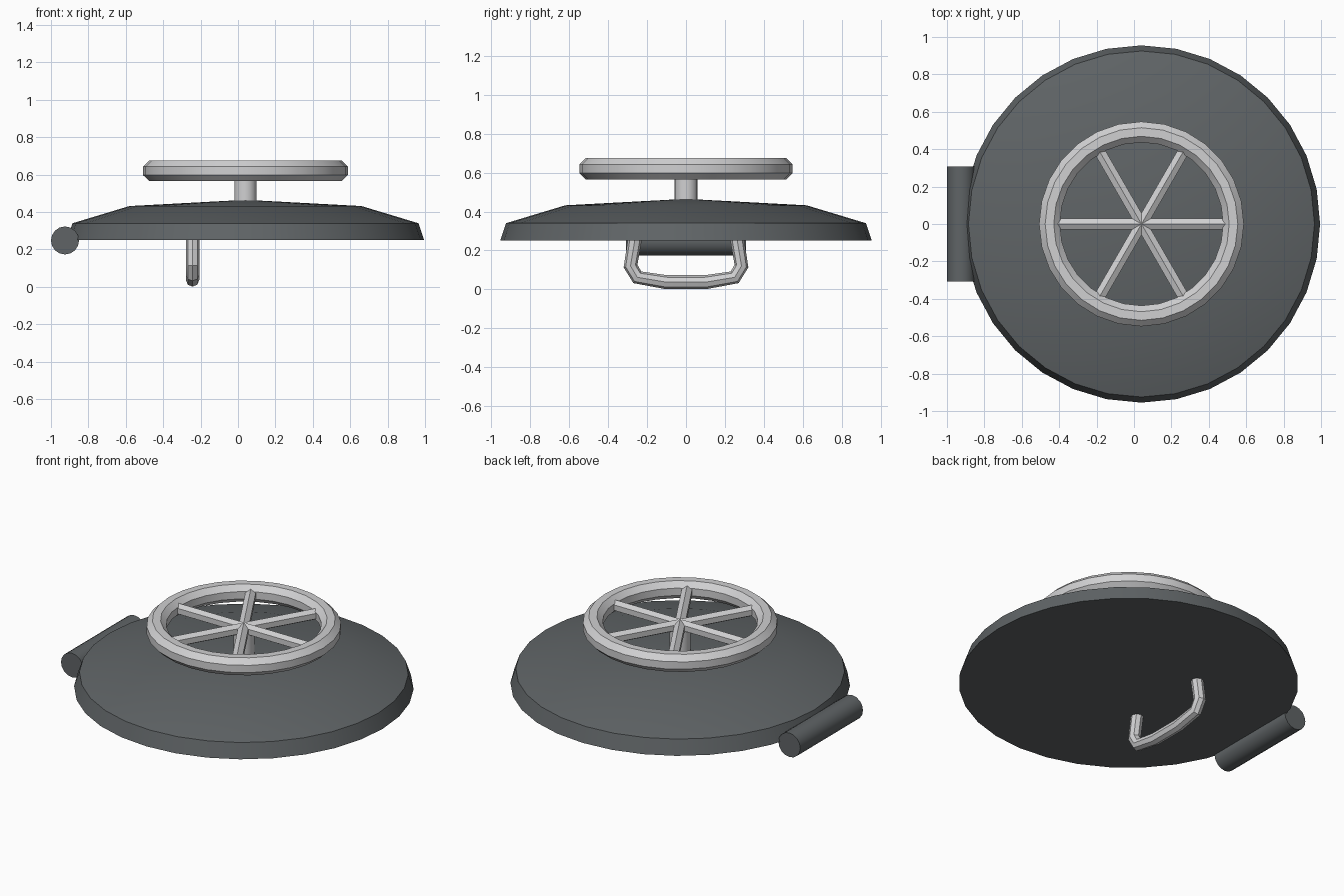
import bpy, bmesh
from math import pi, sin, cos, radians
from mathutils import Matrix, Vector

cube = bpy.data.objects.get("Cube")
if cube:
    bpy.data.objects.remove(cube, do_unlink=True)

CX = 0.04        # lid axis
WHEEL_Z = 0.62   # wheel height


def material(name, rgb):
    m = bpy.data.materials.new(name)
    m.use_nodes = True
    m.diffuse_color = (*rgb, 1)
    m.node_tree.nodes["Principled BSDF"].inputs["Base Color"].default_value = (*rgb, 1)
    return m


dark = material("dark steel", (0.115, 0.127, 0.133))
light = material("light metal", (0.63, 0.63, 0.64))


def finish(name, bm, mat):
    bmesh.ops.recalc_face_normals(bm, faces=bm.faces)
    me = bpy.data.meshes.new(name)
    bm.to_mesh(me)
    bm.free()
    ob = bpy.data.objects.new(name, me)
    bpy.context.collection.objects.link(ob)
    me.materials.append(mat)
    bpy.ops.object.select_all(action='DESELECT')
    ob.select_set(True)
    bpy.context.view_layer.objects.active = ob
    bpy.ops.object.shade_smooth_by_angle(angle=radians(30))
    return ob


def lathe(name, profile, sides, mat, closed=False):
    """Spin (radius, z) points round the lid axis; open ends get capped."""
    bm = bmesh.new()
    rings = [[bm.verts.new((CX + r * cos(2 * pi * i / sides), r * sin(2 * pi * i / sides), z))
              for i in range(sides)] for r, z in profile]
    pairs = list(zip(rings, rings[1:]))
    if closed:
        pairs.append((rings[-1], rings[0]))
    else:
        bm.faces.new(rings[0])
        bm.faces.new(rings[-1])
    for a, b in pairs:
        for i in range(sides):
            j = (i + 1) % sides
            bm.faces.new((a[i], a[j], b[j], b[i]))
    return finish(name, bm, mat)


def rod(name, centre, axis, length, radius, sides, mat, twist=0):
    """Prism along a direction."""
    bm = bmesh.new()
    turn = Vector(axis).to_track_quat('Z', 'Y').to_matrix().to_4x4()
    bmesh.ops.create_cone(bm, cap_ends=True, segments=sides, radius1=radius,
                          radius2=radius, depth=length,
                          matrix=Matrix.Translation(centre) @ turn @ Matrix.Rotation(twist, 4, 'Z'))
    return finish(name, bm, mat)


# Domed lid
lathe("lid", [(0.955, 0.25), (0.925, 0.34), (0.62, 0.432), (0.06, 0.462)], 32, dark)

# Hinge barrel
rod("hinge_barrel", (-0.925, 0, 0.248), (0, 1, 0), 0.615, 0.075, 16, dark)

# Wheel shaft, rim and three full-width spokes
rod("wheel_shaft", (CX, 0, 0.53), (0, 0, 1), 0.18, 0.06, 16, light)
rim = [(0.492 + 0.06 * cos(pi / 8 + k * pi / 4), WHEEL_Z + 0.059 * sin(pi / 8 + k * pi / 4))
       for k in range(8)]
lathe("wheel_rim", rim, 28, light, closed=True)
for k in range(3):
    a = k * pi / 3
    rod(f"wheel_spoke_{k + 1}", (CX, 0, WHEEL_Z), (cos(a), sin(a), 0), 0.95, 0.034, 6, light)

# Inner pull handle: swept tube below the lid
half = [(0.1, 0.037), (0.25, 0.062), (0.285, 0.12), (0.262, 0.26)]
path = [(-y, z) for y, z in reversed(half)] + half
curve = bpy.data.curves.new("pull_handle_path", 'CURVE')
curve.dimensions = '3D'
curve.bevel_depth = 0.036
curve.bevel_resolution = 2
curve.use_fill_caps = True
spline = curve.splines.new('POLY')
spline.points.add(len(path) - 1)
for p, (y, z) in zip(spline.points, path):
    p.co = (-0.243, y, z, 1)
tube = bpy.data.objects.new("pull_handle_path", curve)
bpy.context.collection.objects.link(tube)
bpy.context.view_layer.update()
bm = bmesh.new()
bm.from_mesh(tube.to_mesh())
tube.to_mesh_clear()
bpy.data.objects.remove(tube, do_unlink=True)
bmesh.ops.remove_doubles(bm, verts=bm.verts, dist=0.0005)
finish("pull_handle", bm, light)
